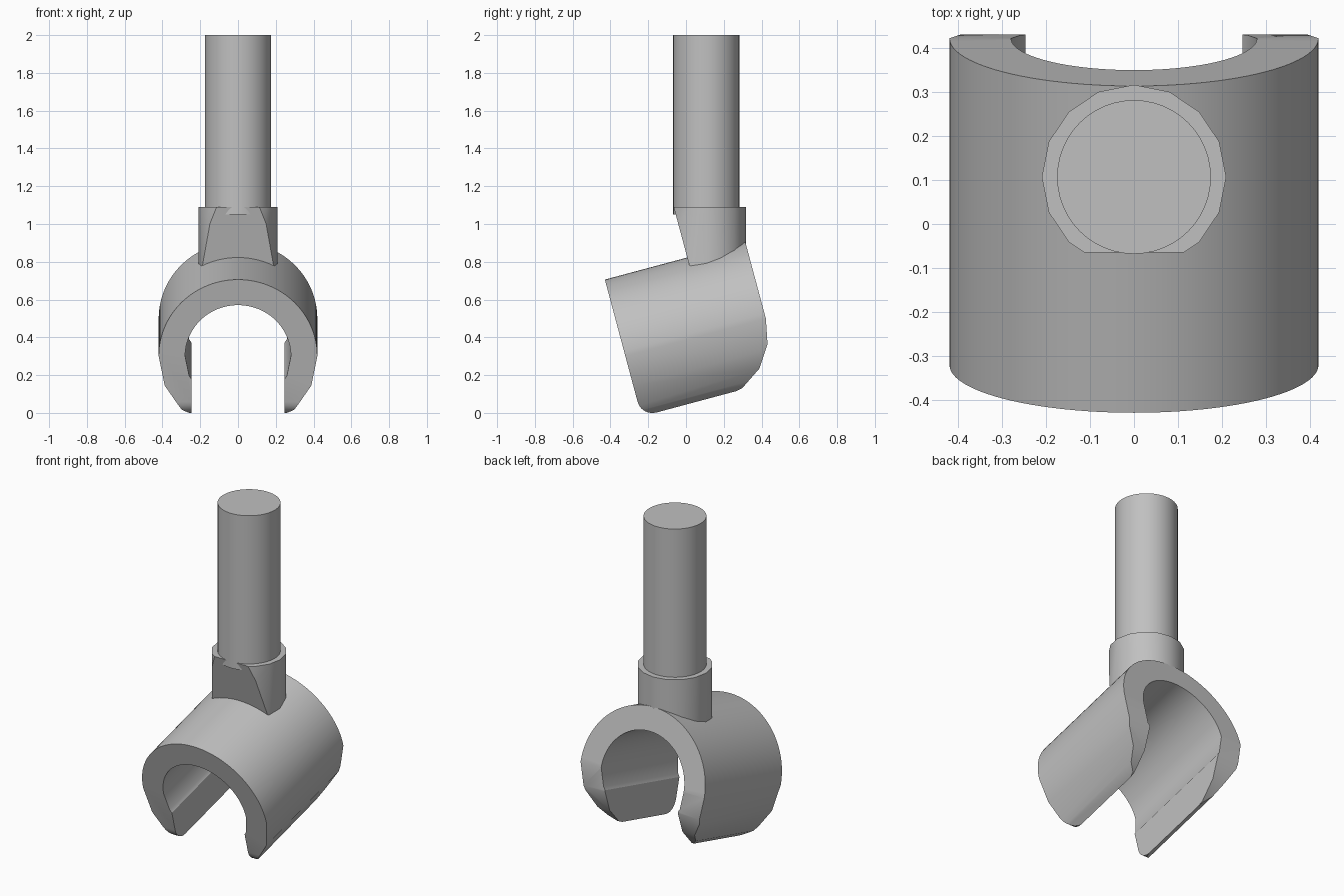
import bpy
import bmesh
from math import cos, sin, pi, radians, sqrt
from mathutils import Matrix, Vector

cube = bpy.data.objects.get("Cube")
if cube:
    bpy.data.objects.remove(cube, do_unlink=True)

grey = bpy.data.materials.new("plain grey")
grey.use_nodes = True
colour = (0.53, 0.53, 0.53, 1)
grey.diffuse_color = colour
grey.node_tree.nodes["Principled BSDF"].inputs["Base Color"].default_value = colour

OUTER, INNER, SLOT, LENGTH = 0.42, 0.28, 0.247, 0.77
TILT = Matrix.Rotation(radians(15), 4, "X")
FRONT = Vector((0, -0.321, 0.3))       # axis of the clip at its front end
PLACE = Matrix.Translation(FRONT) @ TILT


def arc(cx, cy, r, start, end, steps):
    angles = [radians(start + (end - start) * i / steps) for i in range(steps + 1)]
    return [(cx + r * cos(a), cy + r * sin(a)) for a in angles]


def prism(name, points, place, low, high, matrix=None, cuts=()):
    """Extrude a flat outline; place(u, v, w) maps it into space."""
    bm = bmesh.new()
    face = bm.faces.new([bm.verts.new(place(u, v, low)) for u, v in points])
    shift = Vector(place(0, 0, high)) - Vector(place(0, 0, low))
    grown = bmesh.ops.extrude_face_region(bm, geom=[face], use_keep_orig=True)
    bmesh.ops.translate(bm, vec=shift, verts=[g for g in grown["geom"] if isinstance(g, bmesh.types.BMVert)])
    for point, normal in cuts:
        geom = bm.verts[:] + bm.edges[:] + bm.faces[:]
        bmesh.ops.bisect_plane(bm, geom=geom, plane_co=point, plane_no=normal, clear_outer=True)
        bmesh.ops.holes_fill(bm, edges=[e for e in bm.edges if e.is_boundary], sides=0)
    bmesh.ops.recalc_face_normals(bm, faces=bm.faces)
    if matrix:
        bm.transform(matrix)
    mesh = bpy.data.meshes.new(name)
    bm.to_mesh(mesh)
    bm.free()
    obj = bpy.data.objects.new(name, mesh)
    bpy.context.collection.objects.link(obj)
    mesh.materials.append(grey)
    return obj


def select(obj):
    bpy.ops.object.select_all(action="DESELECT")
    obj.select_set(True)
    bpy.context.view_layer.objects.active = obj


def lower_side(r):
    """Coarse lower quarter of a circle, trimmed at the slot wall."""
    points = arc(0, 0, r, 0, -90, 4)
    kept = [p for p in points if p[0] > SLOT]
    (x0, z0), (x1, z1) = kept[-1], points[len(kept)]
    t = (x0 - SLOT) / (x0 - x1)
    return kept + [(SLOT, z0 + t * (z1 - z0))]


def mirrored(points):
    return [(-x, z) for x, z in points]


# Open clip: C-shaped section, smooth above and coarse below
outside = lower_side(OUTER)[::-1] + arc(0, 0, OUTER, 0, 180, 48)[1:-1] + mirrored(lower_side(OUTER))
inside = lower_side(INNER)[::-1] + arc(0, 0, INNER, 0, 180, 48)[1:-1] + mirrored(lower_side(INNER))
clip = prism("open_clip", outside + inside[::-1], lambda u, v, w: (u, w, v), -0.05, LENGTH + 0.05, PLACE)

# Side outline rounds the lower corners of both ends
side = [(LENGTH, 0.6), (0, 0.6)] + arc(0.08, -0.25, 0.08, 180, 270, 6)
side += arc(LENGTH - 0.35, 0, 0.35, -90, 0, 4)
trimmer = prism("corner_trimmer", side, lambda u, v, w: (w, u, v), -1, 1, PLACE)
trimmer.hide_render = True
select(clip)
trim = clip.modifiers.new("trim", "BOOLEAN")
trim.operation = "INTERSECT"
trim.solver = "EXACT"
trim.object = trimmer
bpy.ops.object.modifier_apply(modifier=trim.name)
bpy.data.objects.remove(trimmer, do_unlink=True)


# Collar: sixteen sides, flat sloping front, foot sunk in the clip wall
def upright(u, v, w):
    return (u, v + 0.107, w)


turn = TILT.to_3x3()
collar = prism("collar", arc(0, 0, 0.21, 0, 337.5, 15), upright, 0.3, 1.09, cuts=[
    (Vector((0, -0.065, 1.09)), turn @ Vector((0, -1, 0))),
    (FRONT + turn @ Vector((0, 0, 0.32)), turn @ Vector((0, 0, -1))),
])

# Round shaft
shaft = prism("shaft", arc(0, 0, 0.175, 0, 352.5, 47), upright, 1.05, 2.0)

for part in (clip, collar, shaft):
    select(part)
    bpy.ops.object.shade_smooth_by_angle(angle=radians(30))
